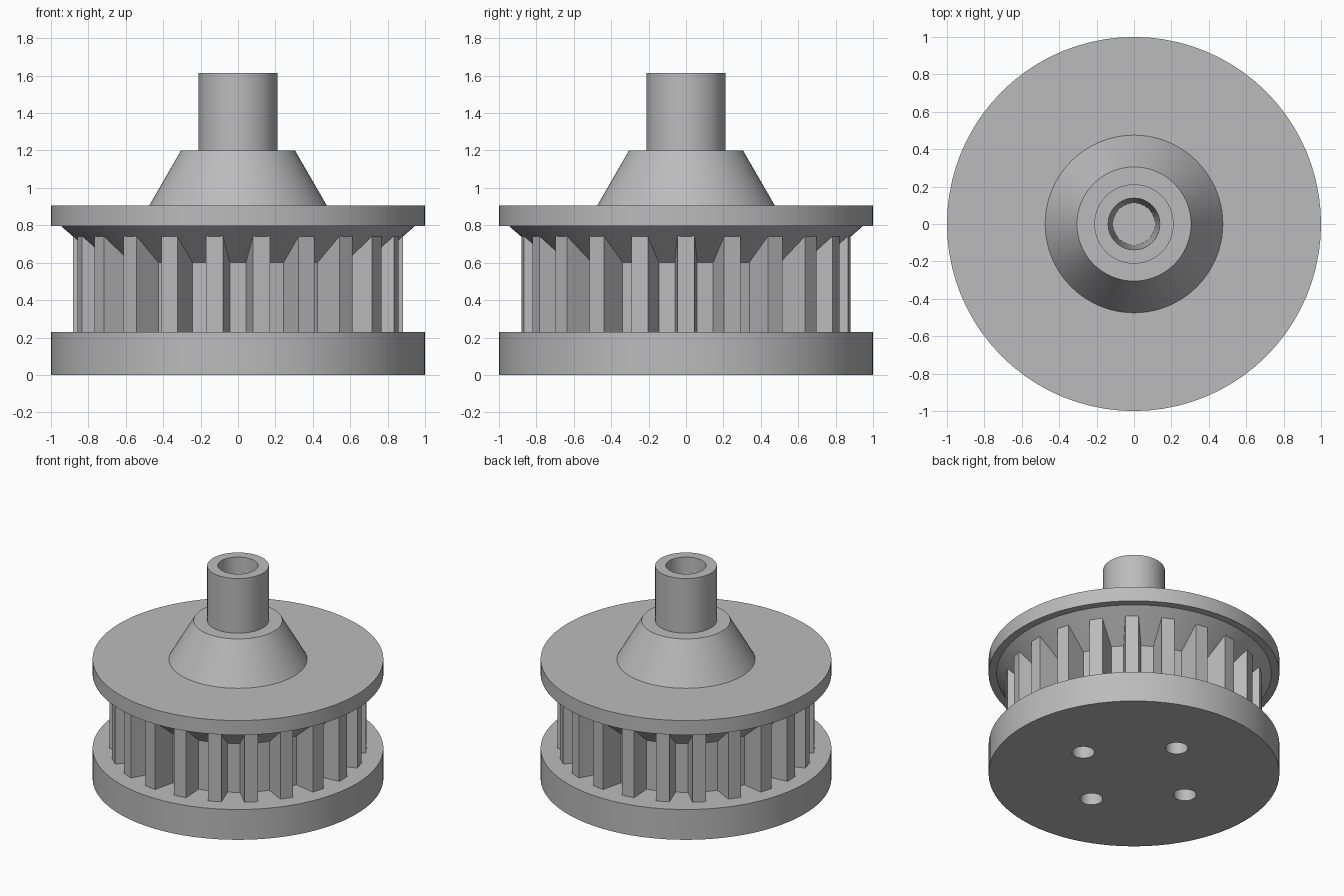
import bpy, bmesh, math
from mathutils import Matrix

cube = bpy.data.objects.get("Cube")
if cube:
    bpy.data.objects.remove(cube, do_unlink=True)

GREY = 0.5
mat = bpy.data.materials.new("plain grey")
mat.use_nodes = True
mat.diffuse_color = (GREY, GREY, GREY, 1)
mat.node_tree.nodes["Principled BSDF"].inputs["Base Color"].default_value = (GREY, GREY, GREY, 1)


def finish(bm, name, smooth=True):
    bmesh.ops.remove_doubles(bm, verts=bm.verts, dist=1e-5)
    bmesh.ops.recalc_face_normals(bm, faces=bm.faces)
    mesh = bpy.data.meshes.new(name)
    bm.to_mesh(mesh)
    bm.free()
    mesh.materials.append(mat)
    obj = bpy.data.objects.new(name, mesh)
    bpy.context.collection.objects.link(obj)
    if smooth:
        bpy.ops.object.select_all(action="DESELECT")
        obj.select_set(True)
        bpy.context.view_layer.objects.active = obj
        bpy.ops.object.shade_smooth_by_angle(angle=math.radians(25))
    return obj


def lathe(name, profile, steps=80):
    """Revolve (radius, height) points around z."""
    bm = bmesh.new()
    verts = [bm.verts.new((r, 0, z)) for r, z in profile]
    edges = [bm.edges.new(pair) for pair in zip(verts, verts[1:])]
    bmesh.ops.spin(bm, geom=verts + edges, cent=(0, 0, 0), axis=(0, 0, 1),
                   angle=math.tau, steps=steps, use_merge=True)
    return finish(bm, name)


# Lower flange with four blind screw holes on the axes
base = lathe("lower_flange", [(0, 0), (1, 0), (1, 0.23), (0, 0.23)])
bm = bmesh.new()
for k in range(4):
    a = k * math.pi / 2
    bmesh.ops.create_cone(bm, cap_ends=True, segments=32, radius1=0.078, radius2=0.078, depth=0.4,
                          matrix=Matrix.Translation((0.456 * math.cos(a), 0.456 * math.sin(a), 0)))
cutter = finish(bm, "screw_hole_cutter", smooth=False)
cutter.hide_render = True
cutter.hide_set(True)
cut = base.modifiers.new("screw_holes", "BOOLEAN")
cut.operation = "DIFFERENCE"
cut.solver = "EXACT"
cut.object = cutter

# Toothed drum: one tooth repeated around the axis, then extruded
TEETH, TIP, ROOT, TIP_HALF, ROOT_HALF = 22, 0.882, 0.72, 0.046, 0.043
pitch = math.tau / TEETH
bm = bmesh.new()
outline = []
for k in range(TEETH):
    for radius, half, turn in ((TIP, TIP_HALF, 0), (ROOT, ROOT_HALF, pitch / 2)):
        rot = Matrix.Rotation(k * pitch + turn, 3, "Z")
        for side in (-half, half):
            p = rot @ Matrix.Identity(3).col[0] * radius + rot @ Matrix.Identity(3).col[1] * side
            outline.append(bm.verts.new((p.x, p.y, 0.22)))
face = bm.faces.new(outline)
top = bmesh.ops.extrude_face_region(bm, geom=[face])["geom"]
bmesh.ops.translate(bm, vec=(0, 0, 0.54),
                    verts=[v for v in top if isinstance(v, bmesh.types.BMVert)])
finish(bm, "toothed_drum", smooth=False)

# Upper flange, bevelled underneath, with conical hub and bored shaft
lathe("upper_flange_and_shaft", [
    (0, 0.6), (0.72, 0.6), (0.945, 0.795), (1, 0.795), (1, 0.905),
    (0.475, 0.905), (0.305, 1.2), (0.212, 1.2), (0.212, 1.615),
    (0.138, 1.615), (0.112, 0.95), (0, 0.95)])
